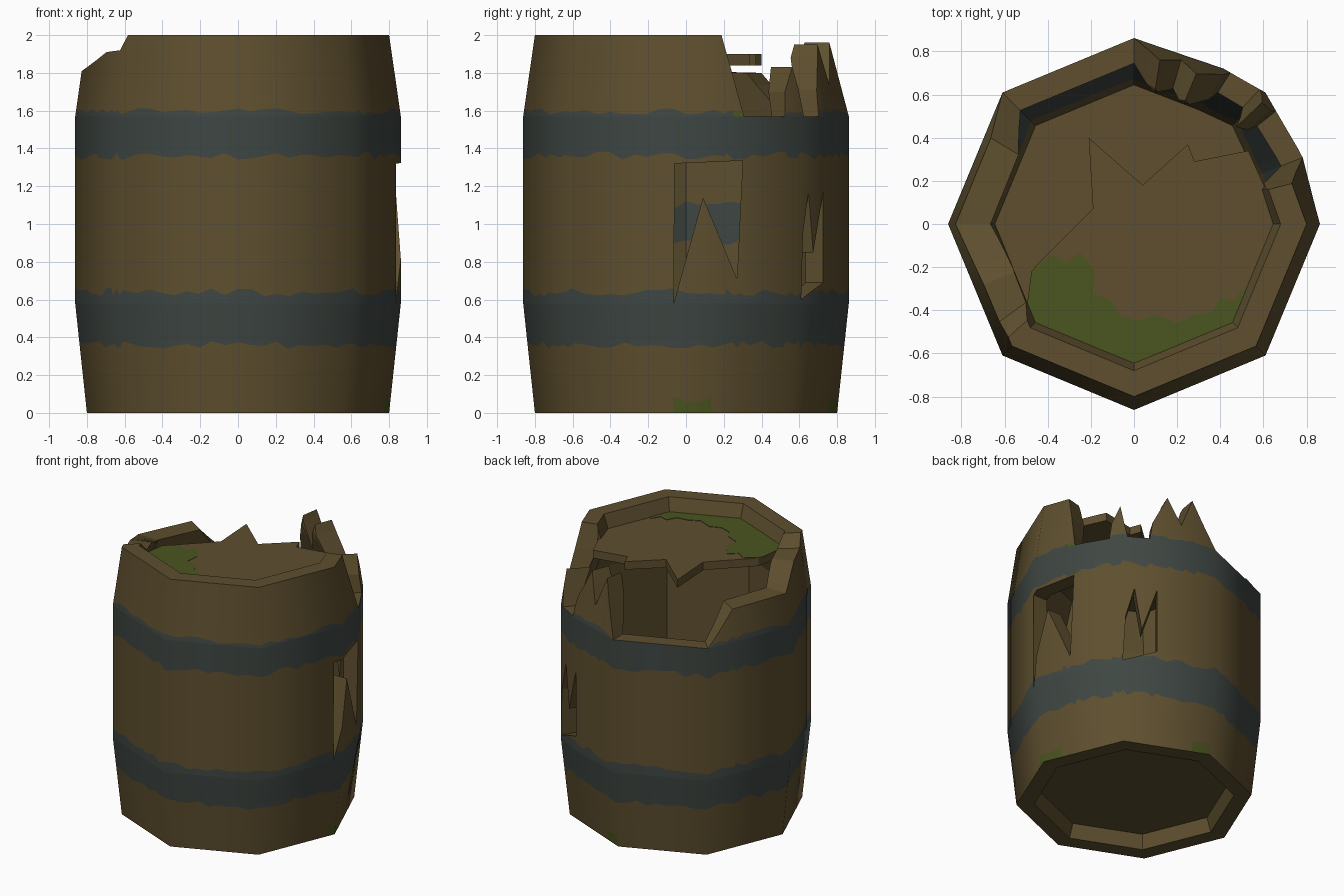
import bpy, bmesh, math, random
from mathutils import Vector, Matrix

if "Cube" in bpy.data.objects:
    bpy.data.objects.remove(bpy.data.objects["Cube"])

random.seed(4)


def material(name, rgb):
    m = bpy.data.materials.new(name)
    m.diffuse_color = (*rgb, 1)
    m.use_nodes = True
    m.node_tree.nodes["Principled BSDF"].inputs["Base Color"].default_value = m.diffuse_color
    return m


WOOD = material("old wood", (0.112, 0.078, 0.028))
HOOP = material("dull iron", (0.049, 0.062, 0.055))
MOSS = material("moss green", (0.070, 0.090, 0.014))


def interp(table, x):
    for (x0, y0), (x1, y1) in zip(table, table[1:]):
        if x <= x1:
            return y0 + (y1 - y0) * (x - x0) / (x1 - x0)
    return table[-1][1]


# Height of the broken rim by angle in degrees (0 = +x, 90 = back)
RIM = [(0, 2), (14.4, 2), (17.5, 1.83), (21.5, 1.57), (38.5, 1.57), (39.5, 1.70),
       (43.5, 1.83), (47, 1.57), (57.5, 1.57), (59, 1.71), (67.5, 1.95), (74, 1.73),
       (81, 1.96), (90, 1.57), (135, 1.57), (149, 1.80), (180, 1.81), (202, 1.91),
       (216, 1.92), (222, 2), (360, 2)]
OUTER = [(0, 0.80), (0.58, 0.862), (1.57, 0.862), (2, 0.80)]
INNER = [(0, 0.68), (0.1, 0.645), (0.16, 0.645), (0.58, 0.745), (1.57, 0.745),
         (1.84, 0.655), (1.9, 0.645), (2, 0.68)]
# The staves bow outward a little around the damage
BOW = [(0, 0), (22, 0.045), (45, 0), (60, 0.028), (90, 0), (360, 0)]
BOW_Z = [(0, 0), (0.58, 1), (1.57, 1), (2, 0.3)]


def wall_point(profile, a, z):
    chord = math.cos(math.radians(22.5)) / math.cos(math.radians(a % 45 - 22.5))
    r = interp(profile, z) * chord + interp(BOW, a) * interp(BOW_Z, z)
    return r * math.cos(math.radians(a)), r * math.sin(math.radians(a)), z


def make_object(name, bm, mats):
    bmesh.ops.recalc_face_normals(bm, faces=bm.faces[:])
    me = bpy.data.meshes.new(name)
    bm.to_mesh(me)
    bm.free()
    for m in mats:
        me.materials.append(m)
    ob = bpy.data.objects.new(name, me)
    bpy.context.scene.collection.objects.link(ob)
    return ob


def prism(name, pts, z0, z1, mat):
    bm = bmesh.new()
    f = bm.faces.new([bm.verts.new((x, y, z0)) for x, y in pts])
    ext = bmesh.ops.extrude_face_region(bm, geom=[f])
    verts = [v for v in ext["geom"] if isinstance(v, bmesh.types.BMVert)]
    bmesh.ops.translate(bm, verts=verts, vec=(0, 0, z1 - z0))
    return make_object(name, bm, [mat])


# Barrel wall: closed loop of outer and inner levels, swept round the columns
angles = sorted(set(range(0, 360, 5)) | {a for a, _ in RIM if a < 360})
bm = bmesh.new()
columns = []
for a in angles:
    def rag(z, s=0.022):
        return z + random.uniform(-s, s)
    top = interp(RIM, a)
    out_z = [0, rag(0.07), rag(0.36), 0.58, rag(0.64), rag(1.36), 1.57, rag(1.597, 0.016), top]
    in_z = [top, 1.9, 1.84, 1.57, rag(1.1), rag(0.9), rag(0.6, 0.015), 0.58, rag(0.28), 0.16, 0.1, 0]
    col = [bm.verts.new(wall_point(OUTER, a, min(z, top))) for z in out_z]
    col += [bm.verts.new(wall_point(INNER, a, min(z, top))) for z in in_z]
    columns.append(col)
n = len(columns[0])
for i, a in enumerate(angles):
    c0, c1 = columns[i], columns[(i + 1) % len(angles)]
    for k in range(n):
        f = bm.faces.new((c0[k], c1[k], c1[(k + 1) % n], c0[(k + 1) % n]))
        hoop = k in (2, 3, 5, 6) or k in (15, 16) or (k == 13 and 150 < a < 260)
        damp = (k == 0 and (a < 6 or a > 350 or 81 <= a <= 89)) or (k == 6 and 17 < a < 21)
        f.material_index = 2 if damp else 1 if hoop else 0
bmesh.ops.remove_doubles(bm, verts=bm.verts[:], dist=0.0002)
wall = make_object("barrel_wall", bm, [WOOD, HOOP, MOSS])

# Splintered holes through the side: outlines in (sideways, height)
HOLES = [(0, [(-0.06, 1.32), (-0.065, 0.58), (0.09, 1.14), (0.27, 0.71), (0.30, 1.335)]),
         (55, [(-0.15, 0.60), (0.085, 0.69), (0.085, 1.17), (-0.02, 0.85),
               (-0.07, 1.17), (-0.13, 0.95)])]
cutters = []
for angle, outline in HOLES:
    c = prism("hole_cutter", outline, 0.45, 1.1, WOOD)
    # local x -> sideways, y -> up, z -> outward
    axes = Matrix(((0, 0, 1, 0), (1, 0, 0, 0), (0, 1, 0, 0), (0, 0, 0, 1)))
    c.data.transform(Matrix.Rotation(math.radians(angle), 4, "Z") @ axes)
    c.hide_render = True
    mod = wall.modifiers.new("hole", "BOOLEAN")
    mod.operation = "DIFFERENCE"
    mod.solver = "EXACT"
    mod.object = c
    cutters.append(c)
bpy.context.view_layer.update()
cut = bpy.data.meshes.new_from_object(wall.evaluated_get(bpy.context.evaluated_depsgraph_get()))
wall.modifiers.clear()
wall.data = cut
for c in cutters:
    bpy.data.objects.remove(c)

# Round shading on the outside only, flat everywhere else
normals = [Vector((0, 0, 1))] * len(cut.loops)
for p in cut.polygons:
    p.use_smooth = True
    radial = Vector((p.center.x, p.center.y, 0)).normalized()
    outside = p.normal.dot(radial) > 0.8 and abs(p.normal.z) < 0.3
    for li in p.loop_indices:
        v = cut.vertices[cut.loops[li].vertex_index].co
        normals[li] = (Vector((v.x, v.y, p.normal.z * v.xy.length)).normalized()
                       if outside else p.normal.copy())
cut.normals_split_custom_set(normals)

# Floor disc, raised above the bottom lip
floor = [(0.66 * math.cos(i * math.pi / 4), 0.66 * math.sin(i * math.pi / 4)) for i in range(8)]
prism("floor", floor, 0.10, 0.16, WOOD)

# Broken lid, only the front part is left
lid = [(0.655, 0.06), (0.53, 0.34), (0.28, 0.29), (0.25, 0.37), (0.04, 0.18), (-0.21, 0.40),
       (-0.19, 0.07), (-0.46, -0.20), (-0.51, -0.44), (-0.46, -0.47), (0, -0.66),
       (0.465, -0.465), (0.66, 0)]
prism("broken_lid", lid, 1.84, 1.90, WOOD)

# Moss growing on the front of the lid
moss = [(-0.475, -0.22), (-0.44, -0.185), (-0.38, -0.14), (-0.31, -0.18), (-0.25, -0.13),
        (-0.18, -0.22), (-0.19, -0.32), (-0.10, -0.36), (-0.07, -0.42), (0.02, -0.45),
        (0.10, -0.42), (0.20, -0.46), (0.28, -0.42), (0.36, -0.41), (0.40, -0.34),
        (0.46, -0.36), (0.50, -0.30), (0.525, -0.315), (0.46, -0.46), (0, -0.645), (-0.455, -0.46),
        (-0.505, -0.44)]
prism("lid_moss", moss, 1.899, 1.903, MOSS)
